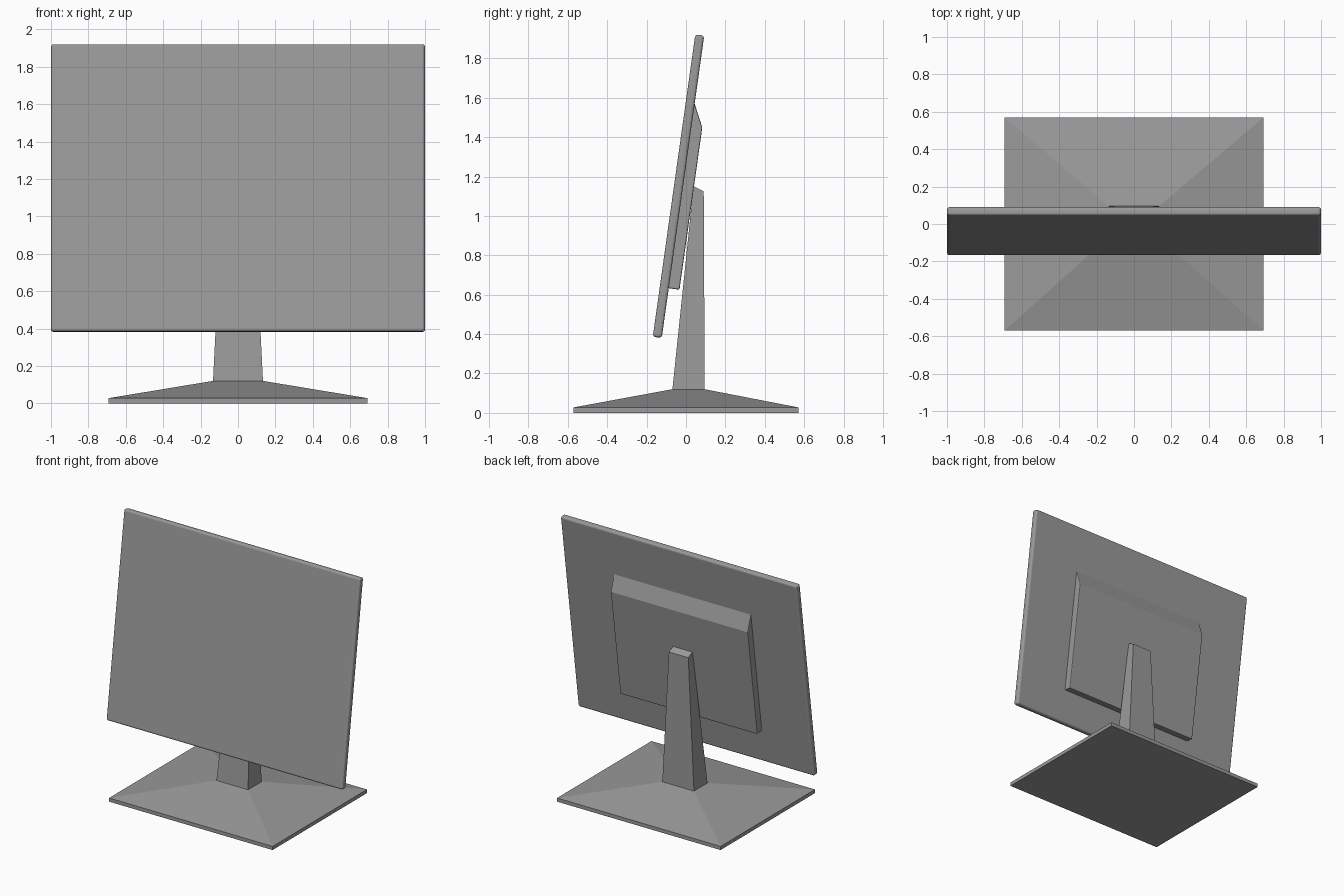
import bpy, bmesh
from math import radians
from mathutils import Vector, Matrix

if "Cube" in bpy.data.objects:
    bpy.data.objects.remove(bpy.data.objects["Cube"])

# Tilted frame shared by the screen and its rear housing
TILT = Matrix.Translation((0, -0.038, 1.151)) @ Matrix.Rotation(radians(-8), 4, 'X')

# Dark grey plastic
GREY = bpy.data.materials.new("dark_grey_plastic")
GREY.diffuse_color = (0.325, 0.325, 0.325, 1)
GREY.use_nodes = True
GREY.node_tree.nodes["Principled BSDF"].inputs["Base Color"].default_value = GREY.diffuse_color


def finish(name, bm, matrix=Matrix.Identity(4), bevel=0, segments=1):
    bmesh.ops.recalc_face_normals(bm, faces=bm.faces)
    bm.transform(matrix)
    mesh = bpy.data.meshes.new(name)
    bm.to_mesh(mesh)
    bm.free()
    mesh.materials.append(GREY)
    ob = bpy.data.objects.new(name, mesh)
    bpy.context.collection.objects.link(ob)
    if bevel:
        mod = ob.modifiers.new("edge_rounding", 'BEVEL')
        mod.width, mod.segments = bevel, segments
    return ob


def loft(name, rings, **kw):
    """Skin matching rings of points and cap both ends."""
    bm = bmesh.new()
    loops = [[bm.verts.new(p) for p in ring] for ring in rings]
    n = len(loops[0])
    for a, b in zip(loops, loops[1:]):
        for i in range(n):
            j = (i + 1) % n
            bm.faces.new((a[i], a[j], b[j], b[i]))
    bm.faces.new(loops[0])
    bm.faces.new(loops[-1])
    return finish(name, bm, **kw)


def rect(hx, y0, y1, z0, z1=None):
    """Rectangle seen from above; front edge at z0, back edge at z1."""
    z1 = z0 if z1 is None else z1
    return [(-hx, y0, z0), (hx, y0, z0), (hx, y1, z1), (-hx, y1, z1)]


# Screen: thin slab with rounded edges
bm = bmesh.new()
bmesh.ops.create_cube(bm, size=1)
bmesh.ops.scale(bm, vec=Vector((2.0, 0.046, 1.55)), verts=bm.verts)
finish("screen_panel", bm, matrix=TILT, bevel=0.014, segments=3)

# Rear housing: side profile with a sloped top, extruded across
profile = [(0.015, 0.442), (0.078, 0.312), (0.078, -0.52), (0.015, -0.52)]
loft("rear_housing", [[(x, y, z) for y, z in profile] for x in (-0.58, 0.58)],
     matrix=TILT, bevel=0.006, segments=2)

# Neck: tapered post with a sloped top
loft("stand_neck", [rect(0.134, -0.07, 0.095, 0.11),
                    rect(0.082, 0.038, 0.09, 1.15, 1.125)])

# Base: low rim rising to the neck
loft("stand_base", [rect(0.692, -0.57, 0.57, 0),
                    rect(0.692, -0.57, 0.57, 0.028),
                    rect(0.134, -0.07, 0.095, 0.12)])
